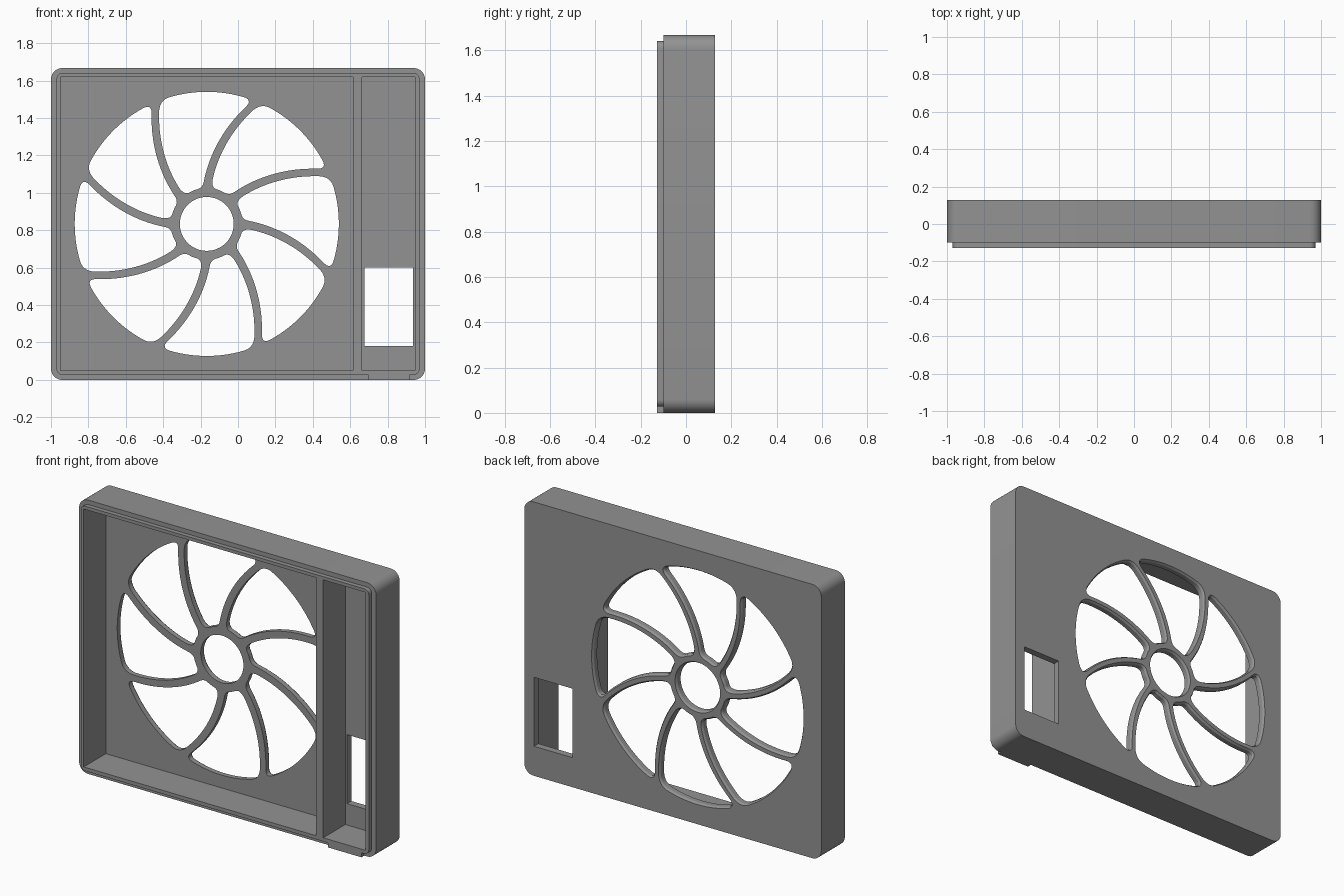
import bpy, bmesh, math
from mathutils import Vector

if "Cube" in bpy.data.objects:
    bpy.data.objects.remove(bpy.data.objects["Cube"])

CX, CZ = -0.167, 0.834          # fan centre
R_OUT, R_HUB, R_HOLE = 0.706, 0.192, 0.144
FRONT, STEP, PLATE, BACK = -0.127, -0.10, 0.085, 0.127

grey = bpy.data.materials.new("mid_grey")
grey.diffuse_color = (0.29, 0.29, 0.29, 1)
grey.use_nodes = True
grey.node_tree.nodes["Principled BSDF"].inputs["Base Color"].default_value = grey.diffuse_color


def loft(name, rings):
    """Closed solid through rings given as (xz points, y)."""
    bm = bmesh.new()
    loops = [[bm.verts.new((p[0], y, p[1])) for p in pts] for pts, y in rings]
    n = len(loops[0])
    for a, b in zip(loops, loops[1:]):
        for i in range(n):
            bm.faces.new((a[i], a[(i + 1) % n], b[(i + 1) % n], b[i]))
    bm.faces.new(loops[0])
    bm.faces.new(loops[-1])
    bmesh.ops.recalc_face_normals(bm, faces=bm.faces)
    me = bpy.data.meshes.new(name)
    bm.to_mesh(me)
    bm.free()
    me.materials.append(grey)
    ob = bpy.data.objects.new(name, me)
    bpy.context.collection.objects.link(ob)
    return ob


def rect(x0, x1, z0, z1, r=0.0):
    if r == 0:
        return [(x0, z0), (x1, z0), (x1, z1), (x0, z1)]
    pts = []
    for k, (x, z) in enumerate([(x0 + r, z0 + r), (x1 - r, z0 + r),
                                (x1 - r, z1 - r), (x0 + r, z1 - r)]):
        for i in range(9):
            a = math.pi + k * math.pi / 2 + i * math.pi / 16
            pts.append((x + r * math.cos(a), z + r * math.sin(a)))
    return pts


def grow(pts, d):
    """Offset a counter-clockwise outline outwards."""
    out = []
    for i, p in enumerate(pts):
        t = (Vector(pts[(i + 1) % len(pts)]) - Vector(pts[i - 1])).normalized()
        out.append((p[0] + t.y * d, p[1] - t.x * d))
    return out


def combine(target, tool, op):
    mod = target.modifiers.new(op.lower(), 'BOOLEAN')
    mod.operation, mod.object, mod.solver = op, tool, 'EXACT'
    bpy.ops.object.select_all(action='DESELECT')
    bpy.context.view_layer.objects.active = target
    target.select_set(True)
    bpy.ops.object.modifier_apply(modifier=mod.name)
    bpy.data.objects.remove(tool)


def polar(r, a):
    return Vector((CX + r * math.cos(a), CZ + r * math.sin(a)))


def spoke_angle(r):
    return math.radians(53.2 - 43.3 * r)


def opening(k):
    """Swept gap between two curved spokes, with rounded corners."""
    base, step, half, n = k * math.pi / 4, math.pi / 4, 0.021, 30

    def low(r):
        return base + spoke_angle(r) + half * 1.06 / r

    def high(r):
        return base + step + spoke_angle(r) - half * 1.06 / r

    radii = [R_HUB + (R_OUT - R_HUB) * i / n for i in range(n + 1)]
    arc = lambda r, a, b: [polar(r, a + (b - a) * i / n) for i in range(n + 1)]
    sides = [[polar(r, low(r)) for r in radii],
             arc(R_OUT, low(R_OUT), high(R_OUT)),
             [polar(r, high(r)) for r in reversed(radii)],
             arc(R_HUB, high(R_HUB), low(R_HUB))]
    cut = [0.035, 0.04, 0.04, 0.035]          # corner trim at each side's start
    trimmed = []
    for i, s in enumerate(sides):
        d0, d1 = cut[i], cut[(i + 1) % 4]
        trimmed.append([p for p in s if (p - s[0]).length > d0
                        and (p - s[-1]).length > d1])
    pts = []
    for i, s in enumerate(trimmed):
        pts += s
        a, c, b = s[-1], sides[i][-1], trimmed[(i + 1) % 4][0]
        for j in range(1, 7):
            t = j / 7
            pts.append(a * (1 - t) ** 2 + c * 2 * t * (1 - t) + b * t * t)
    return [tuple(p) for p in pts]


# Shell with rounded corners, front lip and bottom tab
body = loft("fan_housing", [(rect(-1, 1, 0, 1.667, 0.06), STEP),
                            (rect(-1, 1, 0, 1.667, 0.06), BACK)])
lip = rect(-0.97, 0.97, 0.028, 1.64, 0.03)
combine(body, loft("front_lip", [(lip, FRONT), (lip, 0)]), 'UNION')
tab = rect(0.695, 0.92, 0, 0.1)
combine(body, loft("bottom_tab", [(tab, FRONT), (tab, 0)]), 'UNION')

# Fan compartment and side compartment, leaving a divider wall
for x0, x1 in ((-0.95, 0.615), (0.663, 0.947)):
    bay = rect(x0, x1, 0.05, 1.62)
    combine(body, loft("bay_cutter", [(bay, -0.3), (bay, PLATE)]), 'DIFFERENCE')

# Rectangular window in the back plate
window = rect(0.675, 0.935, 0.18, 0.6)
combine(body, loft("window_cutter", [(window, 0), (window, 0.3)]), 'DIFFERENCE')

# Eight swept openings and the hub hole, chamfered at the back
hub = [tuple(polar(R_HOLE, i * math.tau / 64)) for i in range(64)]
for pts in [opening(k) for k in range(8)] + [hub]:
    wide = grow(pts, 0.008)
    cutter = loft("opening_cutter", [(pts, 0.04), (pts, BACK - 0.012),
                                     (wide, BACK), (wide, BACK + 0.05)])
    combine(body, cutter, 'DIFFERENCE')

bpy.ops.object.select_all(action='DESELECT')
body.select_set(True)
bpy.context.view_layer.objects.active = body
bpy.ops.object.shade_smooth_by_angle(angle=math.radians(30))
